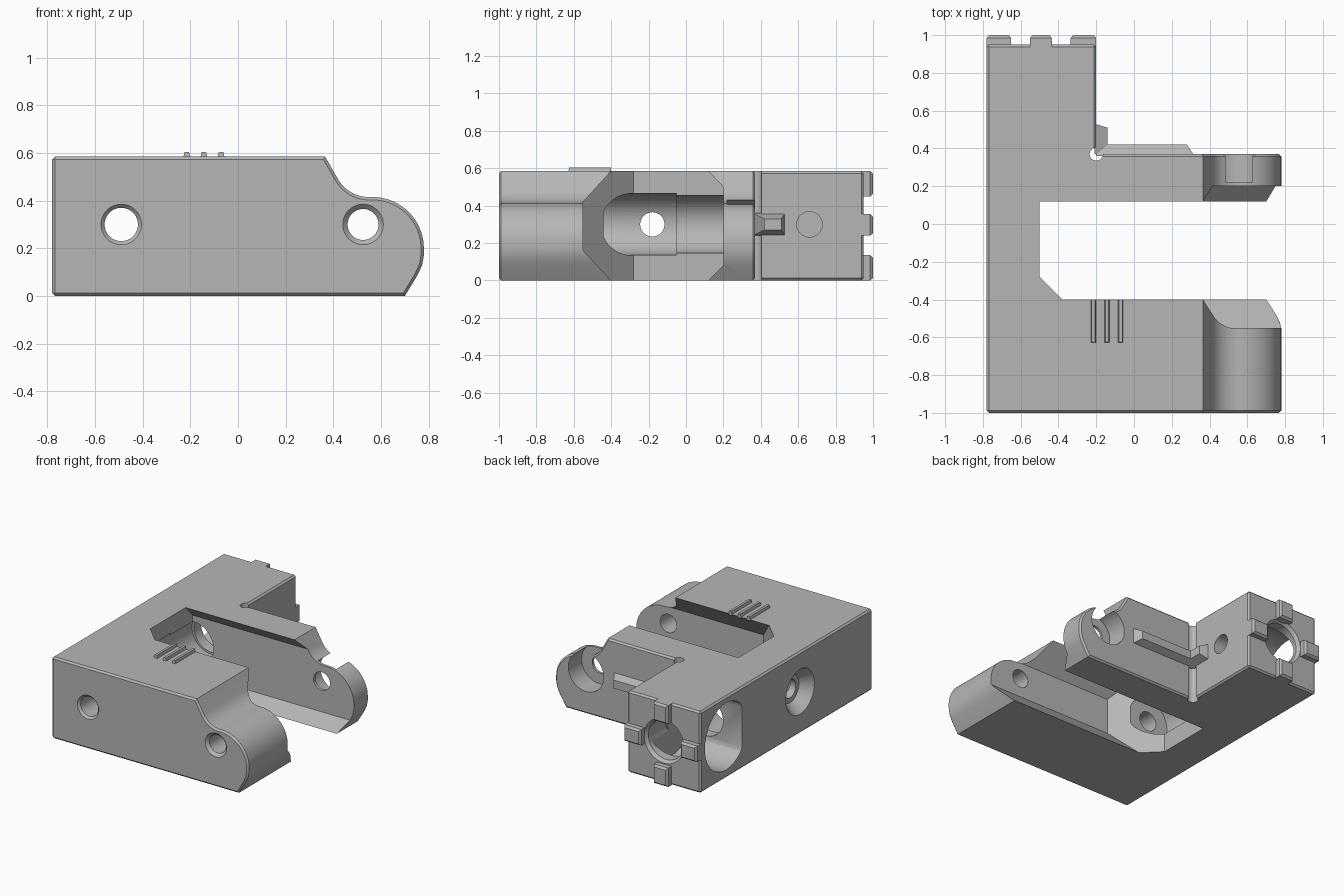
import bpy, bmesh
from math import sin, cos, pi, radians
from mathutils import Vector

if "Cube" in bpy.data.objects:
    bpy.data.objects.remove(bpy.data.objects["Cube"], do_unlink=True)

grey = bpy.data.materials.new("plain grey")
grey.use_nodes = True
grey.diffuse_color = (0.47, 0.47, 0.47, 1)
grey.node_tree.nodes["Principled BSDF"].inputs["Base Color"].default_value = grey.diffuse_color


def place(axis, u, v, d):
    return {"X": (d, u, v), "Y": (u, d, v), "Z": (u, v, d)}[axis]


def loft(name, axis, start, d0, d1, end=None):
    """Solid between two matching outlines at two depths along an axis."""
    bm = bmesh.new()
    a = [bm.verts.new(place(axis, u, v, d0)) for u, v in start]
    b = [bm.verts.new(place(axis, u, v, d1)) for u, v in end or start]
    bm.faces.new(a)
    bm.faces.new(b)
    for i in range(len(a)):
        j = (i + 1) % len(a)
        bm.faces.new((a[i], a[j], b[j], b[i]))
    bmesh.ops.recalc_face_normals(bm, faces=bm.faces)
    mesh = bpy.data.meshes.new(name)
    bm.to_mesh(mesh)
    bm.free()
    mesh.materials.append(grey)
    obj = bpy.data.objects.new(name, mesh)
    bpy.context.collection.objects.link(obj)
    return obj


def arc(cu, cv, r, a0=0, a1=360, n=48):
    full = abs(a1 - a0) == 360
    steps = n if full else n + 1
    angles = [radians(a0 + (a1 - a0) * i / n) for i in range(steps)]
    return [(cu + r * cos(t), cv + r * sin(t)) for t in angles]


def rect(u0, u1, v0, v1):
    return [(u0, v0), (u1, v0), (u1, v1), (u0, v1)]


def apply_modifiers(obj):
    graph = bpy.context.evaluated_depsgraph_get()
    mesh = bpy.data.meshes.new_from_object(obj.evaluated_get(graph))
    obj.modifiers.clear()
    obj.data = mesh


def boolean(obj, tool, operation="DIFFERENCE"):
    mod = obj.modifiers.new("cut", "BOOLEAN")
    mod.operation, mod.solver, mod.object = operation, "EXACT", tool
    apply_modifiers(obj)
    bpy.data.objects.remove(tool, do_unlink=True)


def drill(axis, u, v, r0, d0, d1, r1=None):
    boolean(body, loft("drill", axis, arc(u, v, r0), d0, d1, arc(u, v, r1 or r0)))


# Body: column with a wide block, trimmed to the rounded nose outline
body = loft("bracket_body", "Z", [(-.78, -1), (.9, -1), (.9, .37), (-.2, .37), (-.2, .95), (-.78, .95)], 0, .585)
nose = [(-1, -.1), (.64, -.1), (.755, .09), (.773, .13), (.78, .17)]
nose += arc(.565, .2, .215, 0, 90, 20) + arc(.55, .565, .15, 270, 210, 14)
nose += [(.305, .69), (-1, .69)]
boolean(body, loft("nose_outline", "Y", nose, -1.5, 1.5), "INTERSECT")
bevel = body.modifiers.new("edge", "BEVEL")
bevel.width, bevel.segments = .012, 1
bevel.limit_method, bevel.angle_limit = "ANGLE", radians(70)
apply_modifiers(body)

# Slot between the arms: undercut section with a diagonal inner corner
section = [(-.4, -.1), (-.4, 0), (-.55, .16), (-.55, .42), (-.4, .585), (-.4, .7),
           (.12, .7), (.12, .585), (.2, .5), (.2, .08), (.12, 0), (.12, -.1)]
slot = loft("slot", "X", section, -.5, 1)
plan = [(-.6, .5), (-.6, -.18), (-.1, -.68), (1.2, -.68), (1.2, .5)]
boolean(slot, loft("slot_plan", "Z", plan, -.5, 1), "INTERSECT")
boolean(body, slot)

# Long stepped bore through the column
drill("Y", -.49, .3, .07, -1.1, .5)
drill("Y", -.49, .3, .165, -.44, -.05)
drill("Y", -.49, .3, .14, -.1, 1.1)
drill("Y", -.49, .3, .155, -.1, .4)
drill("Y", -.49, .3, .135, .92, .96, .165)

# Pivot hole through both arms, with an open pocket at the back
drill("Y", .525, .3, .065, -1.1, .5)
drill("Y", .535, .3, .14, .22, .5)
for x in (-.49, .525):
    drill("Y", x, .3, .09, -1.005, -.98, .065)

# Holes across the column
drill("X", -.18, .3, .065, -1, -.4)
drill("X", -.18, .3, .165, -.785, -.7, .1)
drill("X", .66, .3, .068, -.6, 0)
pocket = [(max(y, .48), z) for y, z in arc(.66, .3, .24)]
pocket = [p for i, p in enumerate(pocket) if p[0] > .48 or pocket[i - 1][0] > .48
          or pocket[(i + 1) % len(pocket)][0] > .48]
boolean(body, loft("side_pocket", "X", pocket, -.9, -.36))

# Corner relief
drill("Z", -.2, .37, .035, -.1, .7)

# Locating lugs on the back face
lugs = {"top": (-.55, -.435, .45, .585), "bottom": (-.55, -.435, 0, .135),
        "right": (-.78, -.65, .24, .355), "left": (-.335, -.2, .24, .355)}
for side, (x0, x1, z0, z1) in lugs.items():
    e = .013
    loft(side + "_lug_base", "Y", rect(x0, x1, z0, z1), .93, .985)
    loft(side + "_lug_tip", "Y", rect(x0, x1, z0, z1), .985, 1,
         rect(x0 + e, x1 - e, z0 + e, z1 - e))

# Tapered rails beside the inner corner
loft("arm_rail", "Y", rect(-.2, .32, .24, .36), .36, .42, rect(-.2, .28, .27, .33))
loft("column_rail", "X", rect(.37, .53, .24, .36), -.21, -.14, rect(.37, .51, .27, .33))

# Grip ribs on top of the front arm
for i in range(3):
    x = -.215 + .072 * i
    loft("grip_rib_%d" % (i + 1), "Z", rect(x - .016, x + .016, -.63, -.4), .575, .605,
         rect(x - .009, x + .009, -.625, -.4))

# Smooth curved walls, sharp corners
bpy.ops.object.select_all(action="DESELECT")
body.select_set(True)
bpy.context.view_layer.objects.active = body
bpy.ops.object.shade_smooth_by_angle(angle=radians(25))
